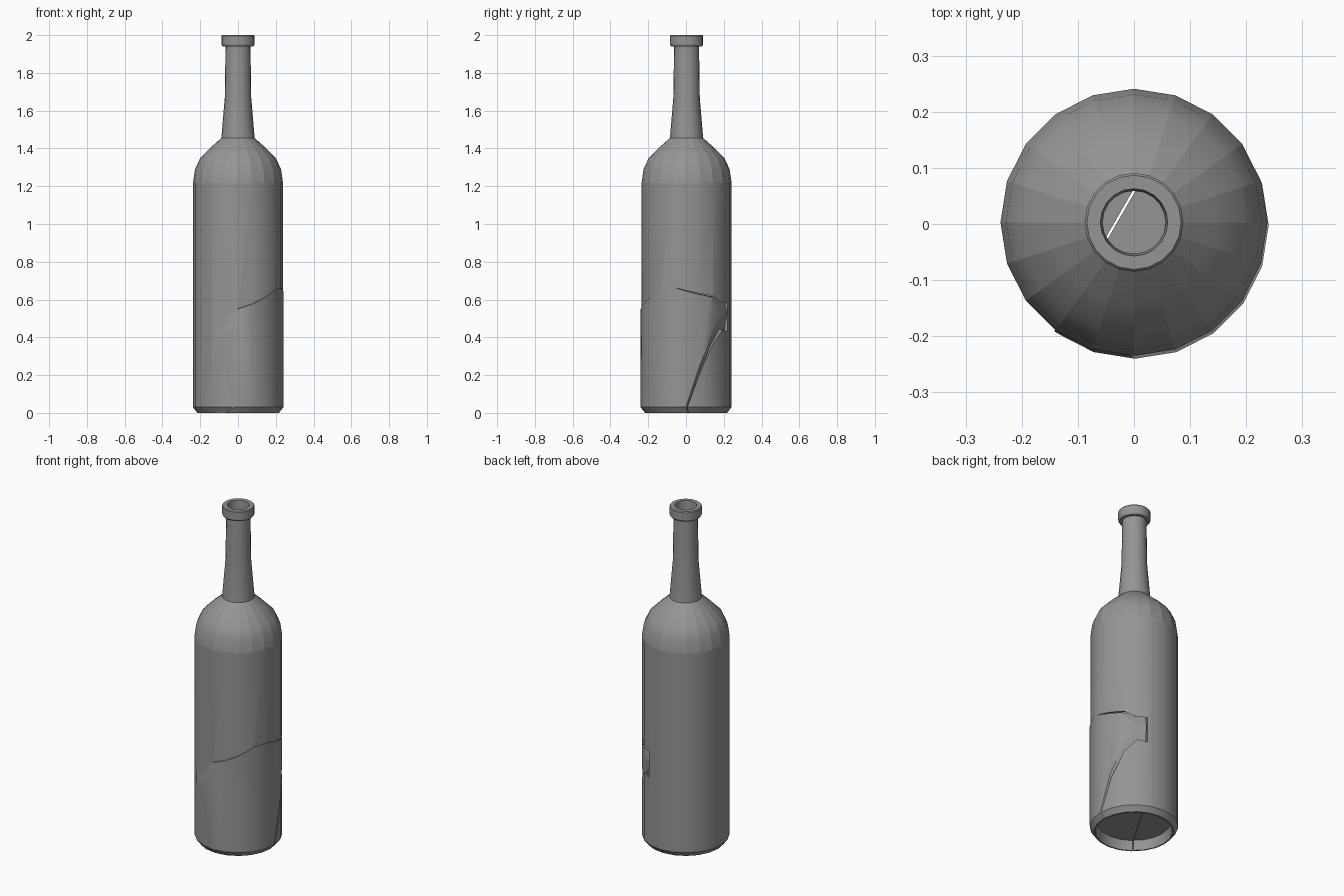
import bpy, bmesh, math
from mathutils import Matrix, Vector

old = bpy.data.objects.get("Cube")
if old:
    bpy.data.objects.remove(old, do_unlink=True)

GREY = (0.3, 0.3, 0.3, 1)
glass = bpy.data.materials.new("grey_glass")
glass.use_nodes = True
glass.diffuse_color = GREY
glass.node_tree.nodes["Principled BSDF"].inputs["Base Color"].default_value = GREY


def make_object(name, bm):
    bmesh.ops.recalc_face_normals(bm, faces=bm.faces[:])
    mesh = bpy.data.meshes.new(name)
    bm.to_mesh(mesh)
    bm.free()
    mesh.materials.append(glass)
    obj = bpy.data.objects.new(name, mesh)
    bpy.context.collection.objects.link(obj)
    return obj


def lathe(name, profile, sides=20):
    bm = bmesh.new()
    verts = [bm.verts.new((r, 0, z)) for r, z in profile]
    edges = [bm.edges.new(pair) for pair in zip(verts, verts[1:])]
    bmesh.ops.spin(bm, geom=verts + edges, cent=(0, 0, 0), axis=(0, 0, 1),
                   angle=math.tau, steps=sides, use_duplicate=False)
    bmesh.ops.remove_doubles(bm, verts=bm.verts[:], dist=0.0005)
    return make_object(name, bm)


def break_cutter(name, outline):
    # Prism through one half of the bottle, with a jagged outline
    bm = bmesh.new()
    face = bm.faces.new([bm.verts.new((-0.03, u, z)) for u, z in outline])
    moved = bmesh.ops.extrude_face_region(bm, geom=[face])["geom"]
    bmesh.ops.translate(bm, vec=(0.5, 0, 0),
                        verts=[g for g in moved if isinstance(g, bmesh.types.BMVert)])
    bmesh.ops.transform(bm, matrix=Matrix.Rotation(math.radians(-30), 4, "Z"),
                        verts=bm.verts[:])
    obj = make_object(name, bm)
    obj.hide_render = True
    return obj


def cut(obj, cutter, operation):
    mod = obj.modifiers.new("break", "BOOLEAN")
    mod.object, mod.operation, mod.solver = cutter, operation, "EXACT"
    bpy.context.view_layer.objects.active = obj
    bpy.ops.object.modifier_apply(modifier=mod.name)


def shade(obj):
    bpy.ops.object.select_all(action="DESELECT")
    obj.select_set(True)
    bpy.context.view_layer.objects.active = obj
    bpy.ops.object.shade_smooth_by_angle(angle=math.radians(30))
    # Crisp ribs running down the shoulder, and a crisp shoulder line
    for e in obj.data.edges:
        a, b = (obj.data.vertices[i].co for i in e.vertices)
        mid = (a.z + b.z) / 2
        if 1.215 < mid < 1.455 and (abs(a.z - b.z) > 0.01 or mid < 1.225):
            e.use_edge_sharp = True


# Closed wall profile: recessed base, outside, lip, then the inside
outside = [(0, 0.056), (0.195, 0.056), (0.207, 0), (0.215, 0), (0.238, 0.03),
           (0.238, 1.22), (0.228, 1.29), (0.2, 1.35), (0.145, 1.405),
           (0.088, 1.455), (0.07, 1.67), (0.066, 1.94), (0.082, 1.94),
           (0.088, 1.95), (0.088, 1.995), (0.084, 2)]
inside = [(0.06, 2), (0.056, 1.94), (0.06, 1.67), (0.075, 1.46), (0.13, 1.39),
          (0.19, 1.33), (0.22, 1.22), (0.22, 0.08), (0, 0.08)]
bottle = lathe("bottle_body", outside + inside)
shard = bottle.copy()
shard.data = bottle.data.copy()
shard.name = "loose_shard"
bpy.context.collection.objects.link(shard)

# Jagged break around the lower front; the shard is a touch narrower
left_edge = [(-0.205, -0.1), (-0.226, 0.2), (-0.236, 0.43), (-0.206, 0.55),
             (-0.01, 0.655), (0.073, 0.66)]
hole = break_cutter("hole_cutter", left_edge + [
    (0.217, 0.62), (0.26, 0.53), (0.2, 0.3), (0.119, 0.02), (0.115, -0.1)])
piece = break_cutter("shard_cutter", left_edge + [
    (0.212, 0.615), (0.235, 0.53), (0.193, 0.31), (0.117, 0.02), (0.113, -0.1)])
cut(bottle, hole, "DIFFERENCE")
cut(shard, piece, "INTERSECT")
for cutter in (hole, piece):
    bpy.data.objects.remove(cutter, do_unlink=True)

shard.data.transform(Matrix.Translation(Vector((0.002, -0.005, 0))))
for obj in (bottle, shard):
    obj.data.transform(Matrix.Translation((0, 0.003, 0)))
    shade(obj)
